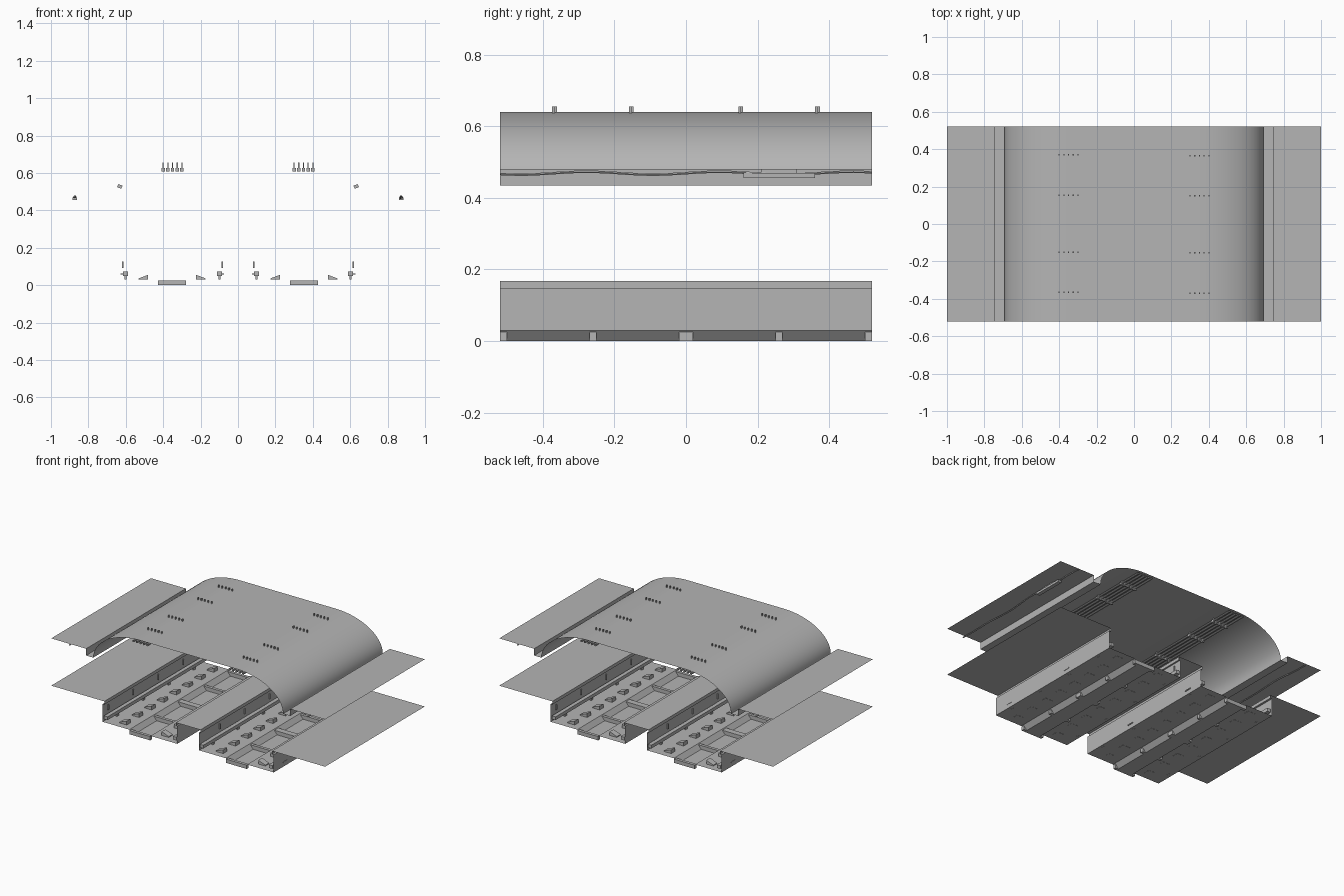
import bpy, bmesh, math
from mathutils import Vector, Matrix

if "Cube" in bpy.data.objects:
    bpy.data.objects.remove(bpy.data.objects["Cube"])

GREY = (0.46, 0.46, 0.46, 1)
mat = bpy.data.materials.new("concrete_grey")
mat.use_nodes = True
mat.diffuse_color = GREY
mat.node_tree.nodes["Principled BSDF"].inputs["Base Color"].default_value = GREY

HALF = 0.52   # half length of the tunnel section
TURN = Matrix.Rotation(math.pi, 4, 'Z')


def finish(name, bm, smooth=False):
    me = bpy.data.meshes.new(name)
    bm.to_mesh(me)
    bm.free()
    me.materials.append(mat)
    ob = bpy.data.objects.new(name, me)
    bpy.context.collection.objects.link(ob)
    if smooth:
        bpy.ops.object.select_all(action='DESELECT')
        ob.select_set(True)
        bpy.context.view_layer.objects.active = ob
        bpy.ops.object.shade_smooth_by_angle(angle=math.radians(35))
    return ob


def sheet(name, profile, smooth=False):
    """Open profile in x and z, swept along the tunnel."""
    bm = bmesh.new()
    rows = [[bm.verts.new((x, y, z)) for x, z in profile] for y in (-HALF, HALF)]
    for i in range(len(profile) - 1):
        bm.faces.new((rows[0][i], rows[0][i + 1], rows[1][i + 1], rows[1][i]))
    return finish(name, bm, smooth)


def mirrored(half):
    return [(-x, z) for x, z in reversed(half)] + half


def add_box(bm, centre, size):
    m = Matrix.Translation(centre) @ Matrix.Diagonal((*size, 1))
    bmesh.ops.create_cube(bm, size=1, matrix=m)


def both_sides(name, build, smooth=False):
    """Build on the +x side, then add a copy turned half a circle."""
    for side, turn in (("left", False), ("right", True)):
        bm = bmesh.new()
        build(bm)
        if turn:
            bmesh.ops.transform(bm, matrix=TURN, verts=bm.verts)
        finish(side + "_" + name, bm, smooth)


# Platforms, track pits and drain channels
sheet("platforms_and_track_pits", mirrored([
    (0.09, 0.168), (0.09, 0.147), (0.08, 0.147), (0.08, 0.03),
    (0.275, 0.03), (0.30, 0), (0.405, 0), (0.43, 0.03),
    (0.625, 0.03), (0.625, 0.147), (0.612, 0.147), (0.612, 0.168), (1, 0.168)]))

# Curved roof
arch = []
for i in range(17):
    a = math.pi / 2 * (1 - i / 16)
    arch.append((0.35 + 0.343 * math.cos(a), 0.435 + 0.205 * math.sin(a)))
sheet("arched_roof", mirrored(arch), smooth=True)

# Side ceilings with a drop lip and ledge
for side, s in (("left", 1), ("right", -1)):
    sheet(side + "_side_ceiling", [(s * x, z) for x, z in (
        (0.693, 0.435), (0.745, 0.435), (0.745, 0.48), (1, 0.48))])

PIPE_X = [0.30 + 0.025 * i for i in range(5)]
PIT = 0.3525   # centre of a track pit


# Ceiling pipes, open ended
def pipes(bm):
    for x in PIPE_X:
        m = Matrix.Translation((x, 0, 0.622)) @ Matrix.Rotation(math.pi / 2, 4, 'X')
        bmesh.ops.create_cone(bm, cap_ends=False, segments=8, radius1=0.007,
                              radius2=0.007, depth=2 * HALF, matrix=m)


# Hangers that pass through the roof
def hangers(bm):
    for y in (-0.37, -0.155, 0.15, 0.365):
        for x in PIPE_X:
            add_box(bm, (x, y, 0.64), (0.006, 0.008, 0.03))
            add_box(bm, (x, y, 0.618), (0.018, 0.01, 0.018))


# Cross ties in the drain channel
def ties(bm):
    for y, w in ((-0.51, 0.02), (-0.26, 0.02), (0, 0.04), (0.26, 0.02), (0.51, 0.02)):
        add_box(bm, (PIT, y, 0.0125), (0.15, w, 0.025))


# Wedge blocks on the pit floor, high side towards the channel
def wedges(bm):
    for s in (-1, 1):
        for i in range(8):
            y = -0.455 + 0.13 * i
            ends = []
            for e in (-0.02, 0.02):
                ends.append([bm.verts.new((PIT + s * d, y + e, z)) for d, z in
                             ((0.128, 0.029), (0.18, 0.029), (0.18, 0.036), (0.128, 0.055))])
            bm.faces.new(ends[0])
            bm.faces.new(ends[1])
            for k in range(4):
                n = (k + 1) % 4
                bm.faces.new((ends[0][k], ends[0][n], ends[1][n], ends[1][k]))
    bmesh.ops.recalc_face_normals(bm, faces=bm.faces)


# Power rails along both pit walls
def power_rails(bm):
    for x in (0.098, 0.602):
        add_box(bm, (x, 0, 0.061), (0.026, 2 * HALF, 0.022))
        for y in (-0.4, -0.14, 0.125, 0.4):
            add_box(bm, (x, y, 0.041), (0.01, 0.02, 0.024))


# Wall brackets and hooks
def brackets(bm):
    for x, s in ((0.085, -1), (0.617, 1)):
        for y in (-0.4, 0.125):
            add_box(bm, (x + s * 0.004, y, 0.059), (0.012, 0.045, 0.006))
        for y in (-0.31, -0.05, 0.21, 0.47):
            add_box(bm, (x, y, 0.11), (0.008, 0.006, 0.035))


# Light casing on the inside of the roof
def casings(bm):
    m = (Matrix.Translation((0.632, 0.26, 0.528)) @ Matrix.Rotation(math.radians(-25), 4, 'Y')
         @ Matrix.Diagonal((0.024, 0.16, 0.018, 1)))
    bmesh.ops.create_cube(bm, size=1, matrix=m)


# Lamp under the side ceiling
def lamps(bm):
    add_box(bm, (0.872, 0.26, 0.463), (0.025, 0.2, 0.014))
    add_box(bm, (0.872, 0.26, 0.475), (0.012, 0.1, 0.01))


# Loose cable under the side ceiling
def cables(bm):
    n = 40
    rings = []
    for i in range(n + 1):
        y = -HALF + 2 * HALF * i / n
        c = Vector((0.872 + 0.005 * math.sin(9 * y), y, 0.469 + 0.004 * math.sin(17 * y)))
        rings.append([bm.verts.new(c + Vector((0.004 * math.cos(a), 0, 0.004 * math.sin(a))))
                      for a in (k * math.tau / 6 for k in range(6))])
    for p, q in zip(rings, rings[1:]):
        for k in range(6):
            j = (k + 1) % 6
            bm.faces.new((p[k], q[k], q[j], p[j]))


both_sides("ceiling_pipes", pipes, smooth=True)
both_sides("pipe_hangers", hangers)
both_sides("channel_ties", ties)
both_sides("floor_wedges", wedges)
both_sides("power_rails", power_rails)
both_sides("wall_brackets", brackets)
both_sides("roof_light_casing", casings)
both_sides("side_lamp", lamps)
both_sides("side_cable", cables, smooth=True)
